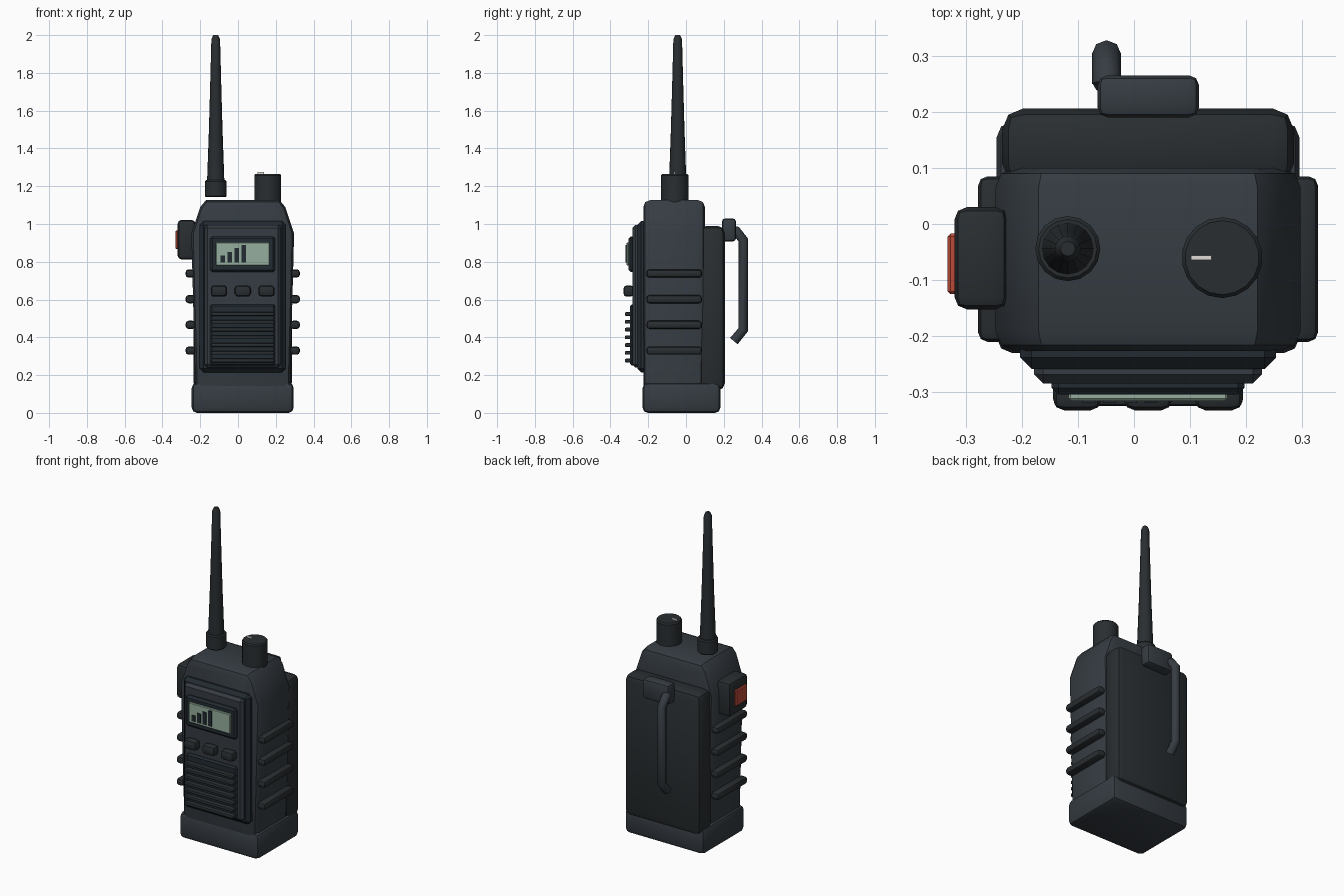
import bpy, bmesh
from math import radians
from mathutils import Matrix, Vector

if "Cube" in bpy.data.objects:
    bpy.data.objects.remove(bpy.data.objects["Cube"])

CX = 0.025  # centre line of the case


def material(name, rgb):
    m = bpy.data.materials.new(name)
    m.diffuse_color = (*rgb, 1)
    m.use_nodes = True
    m.node_tree.nodes["Principled BSDF"].inputs["Base Color"].default_value = m.diffuse_color
    return m


CASE = material("slate_case", (0.036, 0.045, 0.055))
DARK = material("dark_rubber", (0.022, 0.027, 0.030))
PANEL = material("panel_blue_black", (0.016, 0.024, 0.032))
SCREEN = material("screen_green", (0.30, 0.43, 0.34))
ORANGE = material("talk_orange", (0.50, 0.07, 0.04))
WHITE = material("pointer_white", (0.75, 0.73, 0.68))


def finish(name, bm, mat, bevel=0.0, segments=1, smooth=35):
    if bevel:
        bmesh.ops.bevel(bm, geom=bm.edges[:], offset=bevel, segments=segments,
                        profile=0.5, affect='EDGES', clamp_overlap=True)
    bmesh.ops.recalc_face_normals(bm, faces=bm.faces[:])
    me = bpy.data.meshes.new(name)
    bm.to_mesh(me)
    bm.free()
    me.materials.append(mat)
    me.shade_smooth()
    me.set_sharp_from_angle(angle=radians(smooth))
    ob = bpy.data.objects.new(name, me)
    bpy.context.collection.objects.link(ob)
    return ob


def box(name, x, y, z, mat, bevel=0.0, segments=2):
    """Bevelled box from (min, max) ranges."""
    bm = bmesh.new()
    size = [r[1] - r[0] for r in (x, y, z)]
    mid = Vector([sum(r) / 2 for r in (x, y, z)])
    bmesh.ops.create_cube(bm, size=1, matrix=Matrix.Translation(mid) @ Matrix.Diagonal((*size, 1)))
    return finish(name, bm, mat, bevel, segments)


def lathe(name, profile, x, y, mat, sides=16):
    """Solid of revolution from (radius, z) rings."""
    bm = bmesh.new()
    rings = []
    for r, z in profile:
        geom = bmesh.ops.create_circle(bm, segments=sides, radius=r,
                                       matrix=Matrix.Translation((x, y, z)))
        rings.append(geom['verts'])
    for a, b in zip(rings, rings[1:]):
        for i in range(sides):
            j = (i + 1) % sides
            bm.faces.new((a[i], a[j], b[j], b[i]))
    bm.faces.new(rings[0])
    bm.faces.new(rings[-1])
    return finish(name, bm, mat)


def about(half):
    return (CX - half, CX + half)


# Main case: shouldered front outline pushed through its depth
outline = [(0.250, 0.10), (0.272, 0.95), (0.225, 1.09), (0.195, 1.126)]
points = [(CX + x, z) for x, z in outline] + [(CX - x, z) for x, z in reversed(outline)]
bm = bmesh.new()
face = bm.faces.new([bm.verts.new((x, -0.226, z)) for x, z in points])
ext = bmesh.ops.extrude_face_region(bm, geom=[face])
bmesh.ops.translate(bm, vec=(0, 0.326, 0),
                    verts=[v for v in ext['geom'] if isinstance(v, bmesh.types.BMVert)])
rims = [e for e in bm.edges if abs(e.verts[0].co.y - e.verts[1].co.y) < 0.01]
bmesh.ops.bevel(bm, geom=rims, offset=0.035, segments=2, profile=0.5, affect='EDGES',
                clamp_overlap=True)
finish("main_case", bm, CASE)

# Base boot and rear battery
box("base_boot", about(0.27), (-0.23, 0.182), (0, 0.16), CASE, 0.028)
box("battery_pack", about(0.26), (0.07, 0.206), (0.12, 0.99), DARK, 0.038)

# Stepped front panel
box("front_panel", about(0.228), (-0.258, -0.19), (0.215, 1.015), PANEL, 0.02, 1)
box("front_inset", about(0.203), (-0.284, -0.23), (0.24, 0.995), CASE, 0.016, 1)
box("screen_bezel", about(0.172), (-0.304, -0.27), (0.745, 0.935), PANEL, 0.012, 1)
box("screen", about(0.142), (-0.315, -0.29), (0.78, 0.903), SCREEN, 0.004, 1)
for i, top in enumerate((0.832, 0.853, 0.872, 0.890)):
    x = -0.092 + i * 0.037
    box(f"signal_bar_{i + 1}", (x, x + 0.023), (-0.319, -0.31), (0.795, top), PANEL)

# Three keys and the speaker grille
for i in (-1, 0, 1):
    c = CX + i * 0.126
    box(f"key_{i + 2}", (c - 0.043, c + 0.043), (-0.332, -0.275), (0.615, 0.675), DARK, 0.019)
box("speaker_plate", about(0.172), (-0.297, -0.27), (0.25, 0.575), PANEL, 0.01, 1)
for i in range(7):
    z = 0.277 + i * 0.041
    box(f"grille_bar_{i + 1}", about(0.168), (-0.324, -0.285), (z - 0.01, z + 0.01), DARK, 0.007)

# Grip ribs on both sides
for side, label in ((-1, "left"), (1, "right")):
    xs = sorted((CX + side * 0.25, CX + side * 0.303))
    for i in range(4):
        z = 0.33 + i * 0.136
        box(f"{label}_grip_rib_{i + 1}", xs, (-0.21, 0.085), (z - 0.022, z + 0.022), DARK, 0.017)

# Talk button on the left
box("talk_button_housing", (-0.32, -0.225), (-0.152, 0.03), (0.812, 1.022), DARK, 0.022)
box("talk_button", (-0.332, -0.305), (-0.125, -0.017), (0.868, 0.966), ORANGE, 0.005, 1)

# Antenna and control knob
lathe("antenna_collar", [(0.052, 1.142), (0.058, 1.148), (0.058, 1.225), (0.052, 1.232)],
      -0.118, -0.044, DARK)
lathe("antenna", [(0.046, 1.22), (0.036, 1.50), (0.029, 1.75), (0.023, 1.978), (0.013, 2.0)],
      -0.118, -0.044, DARK)
lathe("control_knob", [(0.072, 1.10), (0.072, 1.258), (0.066, 1.266)], 0.157, -0.06, DARK, 18)
box("knob_pointer", (0.102, 0.138), (-0.064, -0.056), (1.26, 1.275), WHITE)

# Belt clip: mount and bent arm swept from an octagon
box("clip_mount", (-0.065, 0.116), (0.19, 0.265), (0.907, 1.03), CASE, 0.018)
curve = bpy.data.curves.new("clip_arm", 'CURVE')
curve.dimensions = '3D'
curve.bevel_depth = 0.026
curve.bevel_resolution = 2
curve.use_fill_caps = True
path = [(0.25, 0.965), (0.267, 0.962), (0.303, 0.915), (0.303, 0.44), (0.253, 0.38)]
spline = curve.splines.new('POLY')
spline.points.add(len(path) - 1)
for p, (y, z) in zip(spline.points, path):
    p.co = (-0.049, y, z, 1)
curve.materials.append(CASE)
bpy.context.collection.objects.link(bpy.data.objects.new("clip_arm", curve))
